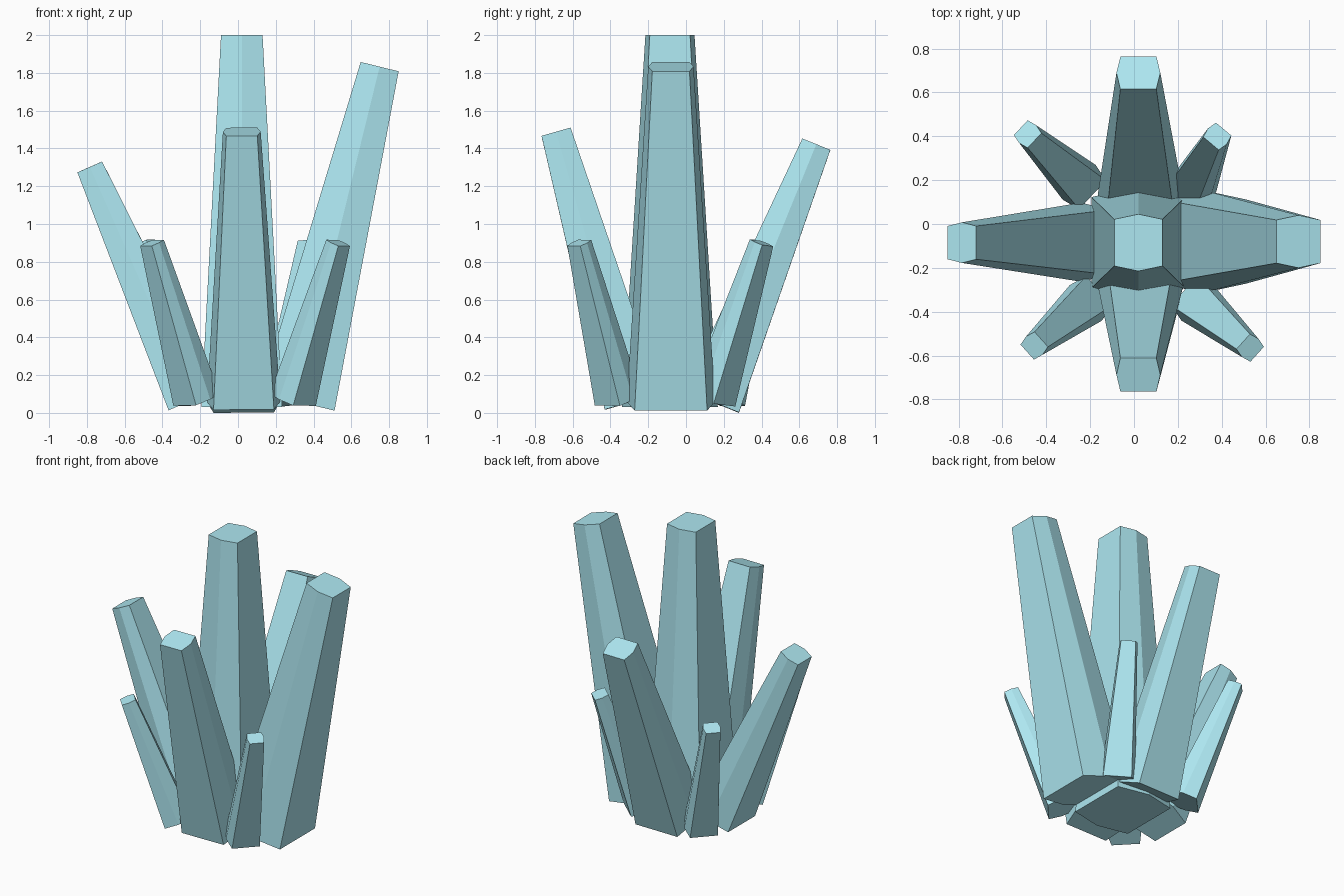
import bpy, bmesh, math
from mathutils import Vector

if "Cube" in bpy.data.objects:
    bpy.data.objects.remove(bpy.data.objects["Cube"])

mat = bpy.data.materials.new("crystal_cyan")
mat.diffuse_color = (0.42, 0.80, 0.88, 1)
mat.use_nodes = True
mat.node_tree.nodes["Principled BSDF"].inputs["Base Color"].default_value = mat.diffuse_color

TAPER = 1.95  # base size relative to tip size


def crystal(name, base, tip, yaw, depth, width):
    """Tapered six-sided shard; flat faces look along yaw, blunt ridges lie sideways."""
    base, tip = Vector(base), Vector(tip)
    axis = (tip - base).normalized()
    a = math.radians(yaw)
    u = Vector((math.cos(a), math.sin(a), 0))
    u = (u - axis * u.dot(axis)).normalized()
    v = axis.cross(u)
    d, w = depth / 2, width / 2
    f = w * 0.82
    profile = [(d, -f), (d, f), (0, w), (-d, f), (-d, -f), (0, -w)]
    bm = bmesh.new()
    low, high = [[bm.verts.new(c + (u * p + v * q) * s) for p, q in profile]
                 for c, s in ((base, TAPER), (tip, 1))]
    for i in range(6):
        j = (i + 1) % 6
        bm.faces.new((low[i], low[j], high[j], high[i]))
    bm.faces.new(high)
    bm.faces.new(low[::-1])
    bmesh.ops.recalc_face_normals(bm, faces=bm.faces)
    mesh = bpy.data.meshes.new(name)
    bm.to_mesh(mesh)
    bm.free()
    mesh.materials.append(mat)
    bpy.context.collection.objects.link(bpy.data.objects.new(name, mesh))


# Upright centre shard
crystal("centre_crystal", (0.02, -0.085, 0.03), (0.02, -0.085, 2.0), 0, 0.22, 0.26)

# Four large shards leaning outwards
crystal("right_crystal", (0.315, -0.08, 0.06), (0.75, -0.08, 1.833), 0, 0.207, 0.24)
crystal("left_crystal", (-0.24, -0.083, 0.07), (-0.785, -0.085, 1.302), 180, 0.143, 0.185)
crystal("front_crystal", (0.03, -0.28, 0.06), (0.02, -0.688, 1.488), -90, 0.16, 0.20)
crystal("back_crystal", (0.03, 0.136, 0.06), (0.02, 0.69, 1.422), 90, 0.16, 0.20)

# Four small shards between them
for name, base, tip, yaw in (
        ("front_right_shard", (0.29, -0.36), (0.53, -0.565), -42),
        ("front_left_shard", (-0.22, -0.36), (-0.455, -0.555), -138),
        ("back_right_shard", (0.25, 0.14), (0.38, 0.40), 50),
        ("back_left_shard", (-0.25, 0.19), (-0.485, 0.41), 137)):
    crystal(name, (*base, 0.07), (*tip, 0.9), yaw, 0.092, 0.112)
